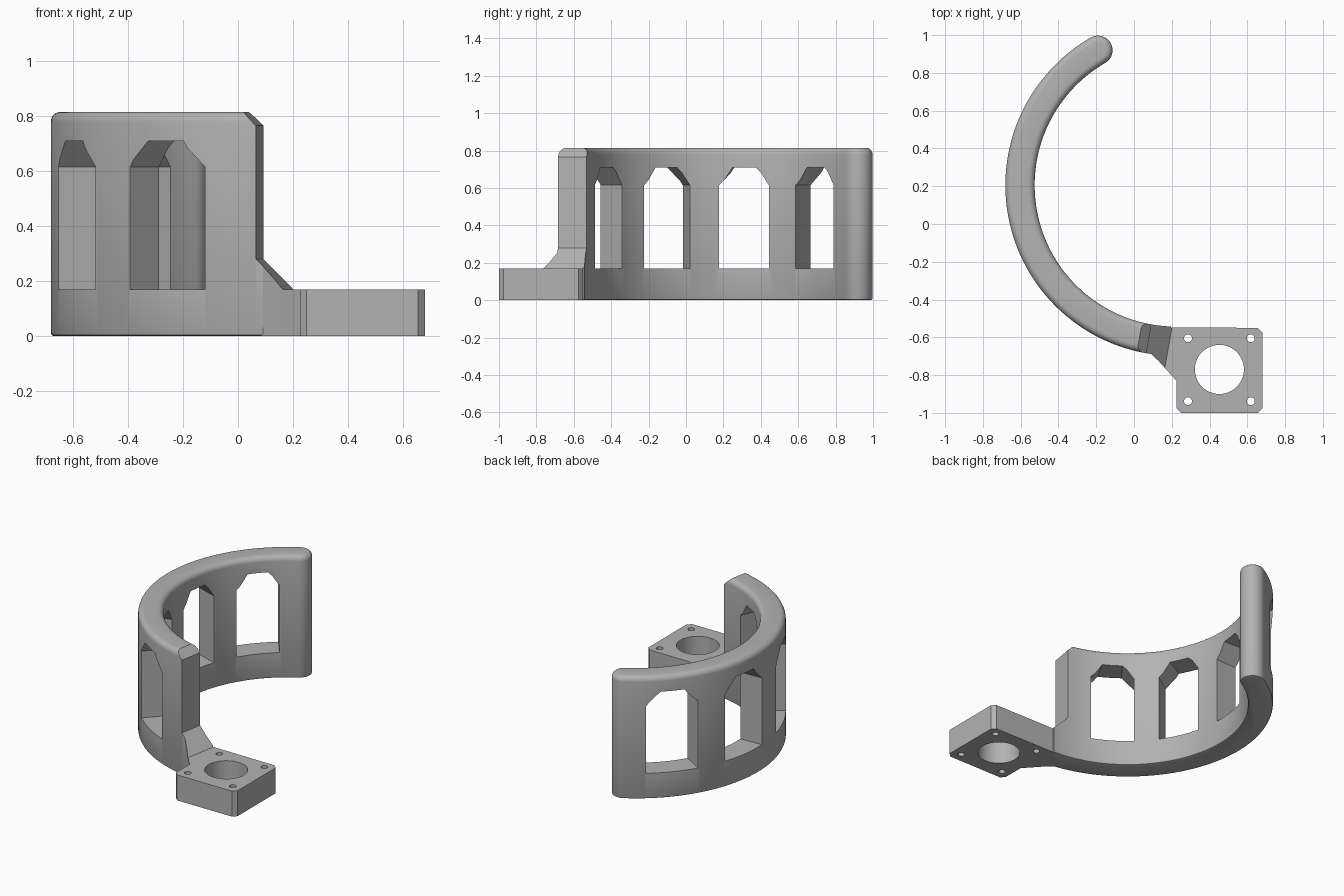
import bpy, bmesh, math
from mathutils import Vector

if "Cube" in bpy.data.objects:
    bpy.data.objects.remove(bpy.data.objects["Cube"])

CX, CY = 0.222, 0.205            # centre of the curved wall
RI, RO = 0.748, 0.903            # inner and outer radius
RM, HALF = (RI + RO) / 2, (RO - RI) / 2
TOP, DECK = 0.815, 0.17          # wall height, mounting plate height

grey = bpy.data.materials.new("grey_plastic")
grey.diffuse_color = (0.45, 0.45, 0.45, 1)
grey.use_nodes = True
grey.node_tree.nodes["Principled BSDF"].inputs["Base Color"].default_value = grey.diffuse_color


def polar(r, deg):
    a = math.radians(deg)
    return CX + r * math.cos(a), CY + r * math.sin(a)


def loft(name, rings):
    """Closed solid through rings of equal point count."""
    bm = bmesh.new()
    loops = [[bm.verts.new(p) for p in ring] for ring in rings]
    for a, b in zip(loops, loops[1:]):
        for i in range(len(a)):
            j = (i + 1) % len(a)
            bm.faces.new((a[i], a[j], b[j], b[i]))
    bm.faces.new(loops[0])
    bm.faces.new(loops[-1])
    bmesh.ops.recalc_face_normals(bm, faces=bm.faces)
    mesh = bpy.data.meshes.new(name)
    bm.to_mesh(mesh)
    bm.free()
    mesh.materials.append(grey)
    obj = bpy.data.objects.new(name, mesh)
    bpy.context.collection.objects.link(obj)
    return obj


def prism(name, outline, z0, z1):
    return loft(name, [[(x, y, z) for x, y in outline] for z in (z0, z1)])


def circle(x, y, r, n):
    return [(x + r * math.cos(2 * math.pi * i / n),
             y + r * math.sin(2 * math.pi * i / n)) for i in range(n)]


def combine(target, tool, operation):
    mod = target.modifiers.new("combine", 'BOOLEAN')
    mod.operation, mod.solver, mod.object = operation, 'EXACT', tool
    bpy.context.view_layer.objects.active = target
    bpy.ops.object.modifier_apply(modifier=mod.name)
    bpy.data.objects.remove(tool, do_unlink=True)


def wall_outline(inset, z):
    """Arc strip with a round cap at one end, shrunk by inset."""
    start, end, n = 120, 268, 74
    angles = [start + (end - start) * i / n for i in range(n + 1)]
    pts = [polar(RO - inset, a) for a in reversed(angles)]
    mx, my = polar(RM, start)
    for i in range(1, 16):
        a = math.radians(start - 180 * i / 16)
        r = HALF - inset
        pts.append((mx + r * math.cos(a), my + r * math.sin(a)))
    pts += [polar(RI + inset, a) for a in angles]
    return [(x, y, z) for x, y in pts]


# Curved wall with a small bottom bevel and a rounded top edge
F = 0.035
levels = [(0.01, 0), (0.003, 0.003), (0, 0.01)]
for i in range(7):
    t = math.pi / 2 * i / 6
    levels.append((F * (1 - math.cos(t)), TOP - F + F * math.sin(t)))
body = loft("curved_guard", [wall_outline(d, z) for d, z in levels])

# Mounting plate and its neck, trimmed to height below
plate = prism("mounting_plate", [
    (0.06, -0.62), (0.085, -0.683), (0.1, -0.697), (0.13, -0.725),
    (0.225, -0.83), (0.225, -0.975), (0.25, -1.0), (0.655, -1.0),
    (0.68, -0.975), (0.68, -0.575), (0.655, -0.55), (0.2, -0.547),
    (0.15, -0.6)], 0, 0.3)
combine(body, plate, 'UNION')

# Sloped trim at the open end of the wall, swept along the radius
origin = Vector((*polar(RM, 260), 0))
a = math.radians(260)
radial = Vector((math.cos(a), math.sin(a), 0))
tangent = Vector((-math.sin(a), math.cos(a), 0))
profile = [(-0.09, 0.855), (0, 0.765), (0, 0.28), (0.11, DECK),
           (0.9, DECK), (0.9, 0.855)]
trim = loft("end_trim", [[origin + radial * r + tangent * u + Vector((0, 0, z))
                          for u, z in profile] for r in (-0.4, 0.6)])
combine(body, trim, 'DIFFERENCE')

# Four windows with chamfered heads and radial sides
W, T = 10.35, 4.8
head = [(-W, DECK), (W, DECK), (W, 0.615), (T, 0.71), (-T, 0.71), (-W, 0.615)]
for k in range(4):
    mid = 139 + 32.8 * k
    window = loft("window", [[(*polar(r, mid + d), z) for d, z in head]
                             for r in (RI - 0.1, RO + 0.1)])
    combine(body, window, 'DIFFERENCE')

# Large bore and four screw holes
holes = [(0.452, -0.77, 0.13, 48)]
holes += [(x, y, 0.021, 20) for x in (0.286, 0.618) for y in (-0.605, -0.938)]
for x, y, r, n in holes:
    combine(body, prism("hole", circle(x, y, r, n), -0.1, 0.3), 'DIFFERENCE')

# Smooth curves, crisp edges
bpy.ops.object.select_all(action='DESELECT')
body.select_set(True)
bpy.context.view_layer.objects.active = body
bpy.ops.object.shade_smooth_by_angle(angle=math.radians(25))
